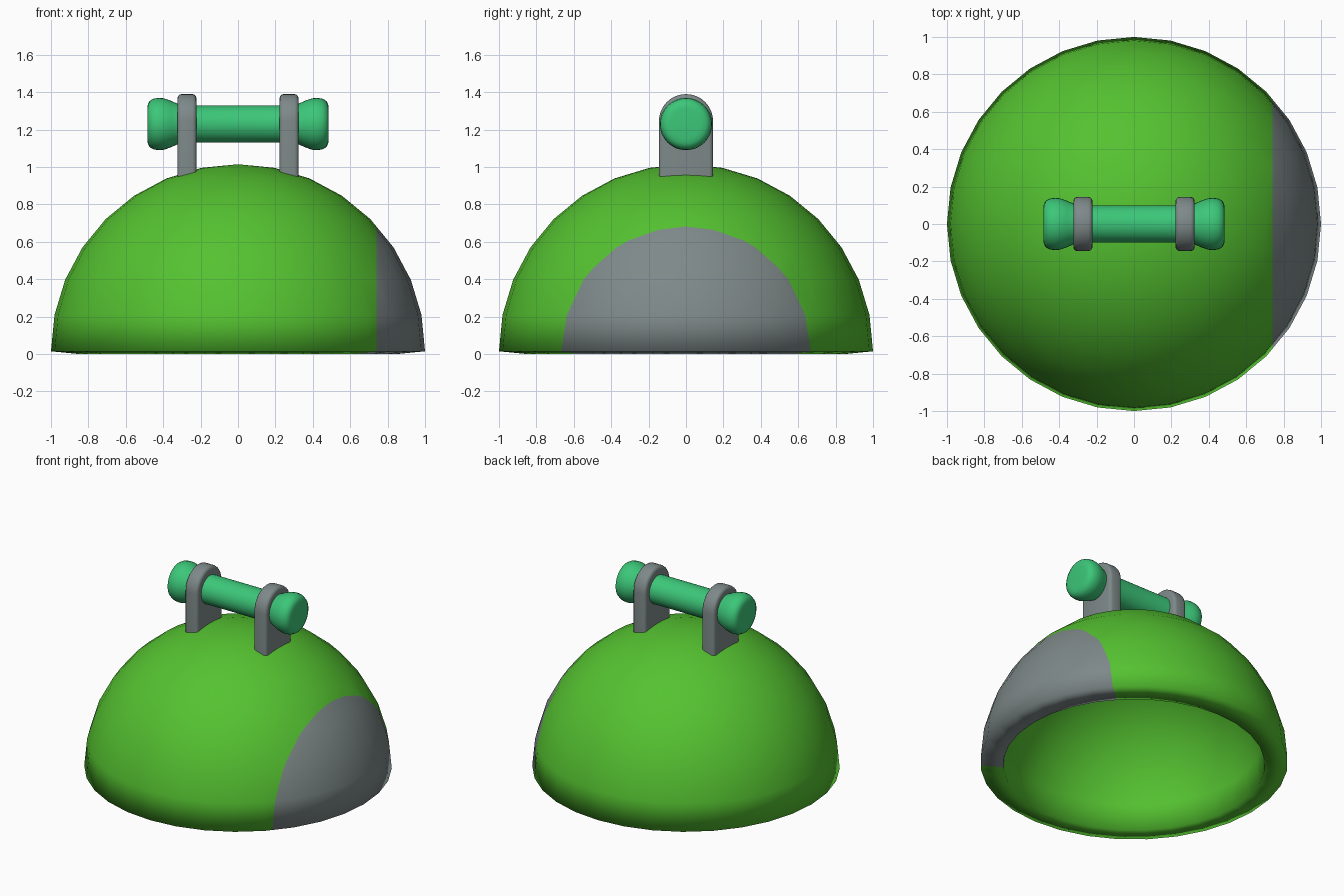
import bpy, bmesh, math
from mathutils import Matrix

if "Cube" in bpy.data.objects:
    bpy.data.objects.remove(bpy.data.objects["Cube"])


def material(name, rgb):
    m = bpy.data.materials.new(name)
    m.diffuse_color = (*rgb, 1)
    m.use_nodes = True
    m.node_tree.nodes["Principled BSDF"].inputs["Base Color"].default_value = m.diffuse_color
    return m


GREEN = material("leaf green", (0.09, 0.54, 0.03))
GREY = material("slate grey", (0.21, 0.25, 0.25))
TEAL = material("emerald green", (0.045, 0.57, 0.19))


def finish(bm, name, mats):
    bmesh.ops.recalc_face_normals(bm, faces=bm.faces)
    me = bpy.data.meshes.new(name)
    bm.to_mesh(me)
    bm.free()
    ob = bpy.data.objects.new(name, me)
    bpy.context.collection.objects.link(ob)
    for m in mats:
        me.materials.append(m)
    bpy.ops.object.select_all(action='DESELECT')
    ob.select_set(True)
    bpy.context.view_layer.objects.active = ob
    bpy.ops.object.shade_smooth_by_angle(angle=math.radians(35))
    return ob


# Hollow dome: half a sphere with a grey patch cut out at the +x side
BASE = 0.015
bm = bmesh.new()
bmesh.ops.create_uvsphere(bm, u_segments=32, v_segments=16, radius=1)
bmesh.ops.delete(bm, geom=[v for v in bm.verts if v.co.z < -0.01], context='VERTS')
bmesh.ops.bisect_plane(bm, geom=bm.verts[:] + bm.edges[:] + bm.faces[:],
                       plane_co=(0.74, 0, 0), plane_no=(1, 0, 0))
for f in bm.faces:
    f.material_index = int(f.calc_center_median().x > 0.74)
bmesh.ops.translate(bm, verts=bm.verts, vec=(0, 0, BASE))
bmesh.ops.recalc_face_normals(bm, faces=bm.faces)
if sum(f.normal.z for f in bm.faces) < 0:
    bmesh.ops.reverse_faces(bm, faces=bm.faces)
dome = finish(bm, "dome", [GREEN, GREY])
if sum(p.normal.z for p in dome.data.polygons) < 0:
    dome.data.flip_normals()
wall = dome.modifiers.new("wall", 'SOLIDIFY')
wall.thickness = 0.15
wall.offset = -1
bpy.ops.object.modifier_move_to_index(modifier="wall", index=0)

# Handle bar with flared rounded ends, turned around the x axis
half = [(0.28, 0.10), (0.32, 0.107), (0.36, 0.125), (0.395, 0.137), (0.42, 0.14),
        (0.45, 0.136), (0.472, 0.124), (0.482, 0.105), (0.485, 0.08)]
profile = [(-x, r) for x, r in reversed(half)] + half
N = 32
bm = bmesh.new()
rings = [[bm.verts.new((x, r * math.cos(2 * math.pi * i / N),
                        1.23 + r * math.sin(2 * math.pi * i / N))) for i in range(N)]
         for x, r in profile]
for a, b in zip(rings, rings[1:]):
    for i in range(N):
        j = (i + 1) % N
        bm.faces.new((a[i], a[j], b[j], b[i]))
bm.faces.new(rings[0])
bm.faces.new(rings[-1])
finish(bm, "handle_bar", [TEAL])

# Two upright brackets with rounded tops
for side, label in ((-1, "left"), (1, "right")):
    bm = bmesh.new()
    R, X0, X1 = 0.145, 0.222, 0.324
    outline = [(R, 0.92)]
    outline += [(R * math.cos(math.pi * i / 16), 1.245 + R * math.sin(math.pi * i / 16))
                for i in range(17)]
    outline += [(-R, 0.92)]
    face = bm.faces.new([bm.verts.new((X0, y, z)) for y, z in outline])
    ext = bmesh.ops.extrude_face_region(bm, geom=[face])
    bmesh.ops.translate(bm, vec=(X1 - X0, 0, 0),
                        verts=[g for g in ext["geom"] if isinstance(g, bmesh.types.BMVert)])
    # round the long edges of the two flat sides
    rim = [e for e in bm.edges if abs(e.verts[0].co.x - e.verts[1].co.x) < 1e-5
           and max(v.co.z for v in e.verts) > 0.93]
    bmesh.ops.bevel(bm, geom=rim, offset=0.022, segments=3, profile=0.5, affect='EDGES')
    if side < 0:
        bmesh.ops.transform(bm, matrix=Matrix.Scale(-1, 4, (1, 0, 0)), verts=bm.verts)
    finish(bm, label + "_bracket", [GREY])
